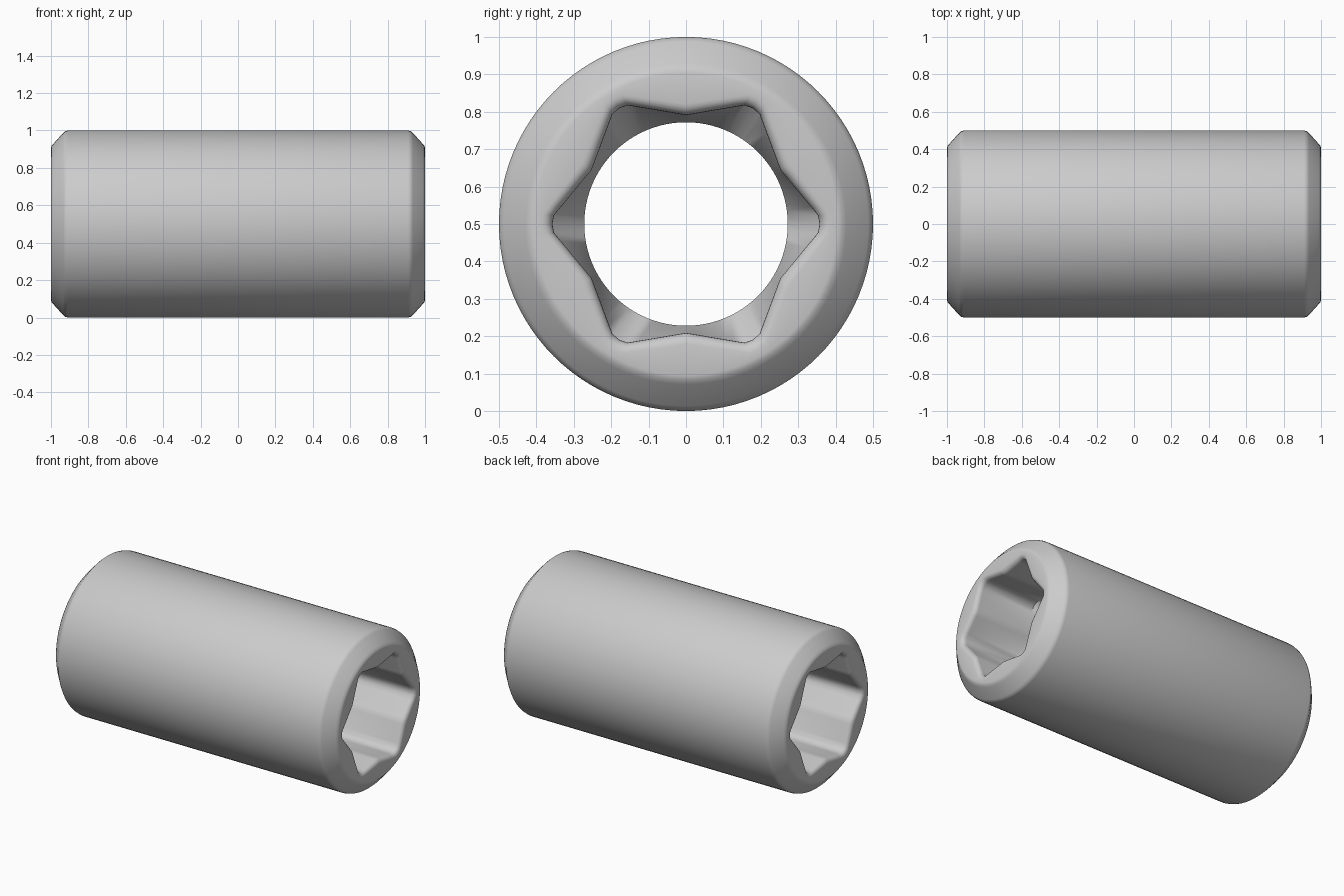
import bpy, bmesh
from math import sin, cos, pi, radians

cube = bpy.data.objects.get("Cube")
if cube:
    bpy.data.objects.remove(cube)

SIDES = 96        # divisions around the axis
BORE = 0.272      # round through hole
CORNER = 0.372    # sharp corner of the six-lobed drive
WAIST = 0.291     # kinked middle of each drive side
FILLET = 0.03     # rounding at the mouth of the drive


def drive_radius(angle):
    """Radius of the six-cornered drive, sides kinked inward, corners rounded."""
    a = angle % (pi / 3)
    a = min(a, pi / 3 - a)
    px, py = WAIST * cos(pi / 6), WAIST * sin(pi / 6)
    r = CORNER * py / (py * cos(a) + (CORNER - px) * sin(a))
    return min(r, 0.357)


def circle(x, r):
    return x, lambda a: r


def drive(x, grow=0.0):
    return x, lambda a: drive_radius(a) + grow


# Half of the section, from the outer middle round the end to the bore
half = [circle(0.91, 0.5), circle(0.925, 0.496), circle(0.935, 0.487),
        circle(0.987, 0.429), circle(0.997, 0.417), circle(1.0, 0.405)]
for i in range(6):
    t = i / 5 * pi / 2
    half.append(drive(1 - FILLET * (1 - cos(t)), FILLET * (1 - sin(t))))
half += [drive(0.6), circle(0.51, BORE)]

# Mirror the section to the other end and skin the closed loop of rings
section = half + [(-x, radius) for x, radius in reversed(half)]
bm = bmesh.new()
rings = []
for x, radius in section:
    ring = []
    for k in range(SIDES):
        a = 2 * pi * k / SIDES
        r = radius(a)
        ring.append(bm.verts.new((x, r * cos(a), 0.5 + r * sin(a))))
    rings.append(ring)
for i, ring in enumerate(rings):
    after = rings[(i + 1) % len(rings)]
    for k in range(SIDES):
        n = (k + 1) % SIDES
        bm.faces.new((ring[k], ring[n], after[n], after[k]))
bmesh.ops.recalc_face_normals(bm, faces=bm.faces)

mesh = bpy.data.meshes.new("socket_sleeve")
bm.to_mesh(mesh)
bm.free()
sleeve = bpy.data.objects.new("socket_sleeve", mesh)
bpy.context.collection.objects.link(sleeve)

# Plain grey metal
grey = bpy.data.materials.new("plain_grey")
grey.use_nodes = True
colour = (0.6, 0.6, 0.6, 1)
grey.diffuse_color = colour
grey.node_tree.nodes["Principled BSDF"].inputs["Base Color"].default_value = colour
mesh.materials.append(grey)

# Smooth shading with the bore shoulder kept crisp
bpy.ops.object.select_all(action="DESELECT")
sleeve.select_set(True)
bpy.context.view_layer.objects.active = sleeve
bpy.ops.object.shade_smooth_by_angle(angle=radians(35))
